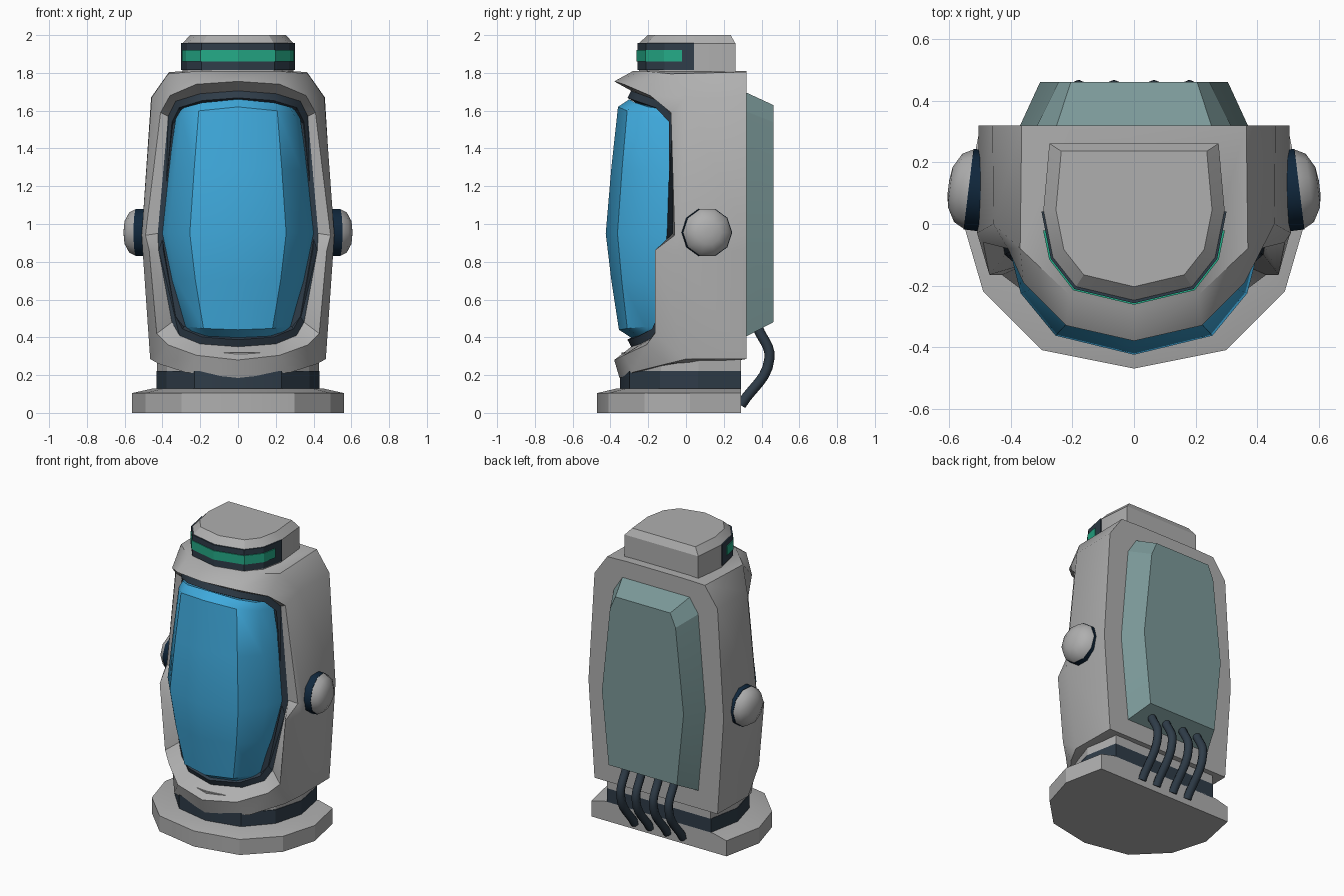
import bpy, bmesh, math
from mathutils import Matrix, Vector

if "Cube" in bpy.data.objects:
    bpy.data.objects.remove(bpy.data.objects["Cube"])


def material(name, rgb):
    m = bpy.data.materials.new(name)
    m.diffuse_color = (*rgb, 1)
    m.use_nodes = True
    m.node_tree.nodes["Principled BSDF"].inputs["Base Color"].default_value = m.diffuse_color
    return m


GREY = material("light grey", (0.43, 0.43, 0.43))
DARK = material("dark slate", (0.028, 0.045, 0.065))
NAVY = material("navy", (0.005, 0.02, 0.045))
BLUE = material("glass blue", (0.05, 0.40, 0.72))
GREEN = material("signal green", (0.018, 0.40, 0.24))
TEAL = material("grey teal", (0.20, 0.32, 0.32))


def mirrored(half):
    """Close a half outline by mirroring it in x."""
    return half + [(-p[0], *p[1:]) for p in reversed(half) if abs(p[0]) > 1e-6]


def loft(name, rings, mat, caps=(True, True), angle=35, matrix=None):
    """Bridge a list of equally long closed rings of 3D points."""
    bm = bmesh.new()
    loops = [[bm.verts.new(p) for p in ring] for ring in rings]
    n = len(loops[0])
    for a, b in zip(loops, loops[1:]):
        for i in range(n):
            j = (i + 1) % n
            bm.faces.new((a[i], a[j], b[j], b[i]))
    if caps[0]:
        bm.faces.new(loops[0])
    if caps[1]:
        bm.faces.new(loops[-1])
    bmesh.ops.remove_doubles(bm, verts=bm.verts, dist=1e-5)
    bmesh.ops.recalc_face_normals(bm, faces=bm.faces)
    if matrix:
        bm.transform(matrix)
        if matrix.determinant() < 0:
            bmesh.ops.reverse_faces(bm, faces=bm.faces)
    me = bpy.data.meshes.new(name)
    bm.to_mesh(me)
    bm.free()
    me.materials.append(mat)
    ob = bpy.data.objects.new(name, me)
    bpy.context.collection.objects.link(ob)
    bpy.ops.object.select_all(action='DESELECT')
    ob.select_set(True)
    bpy.context.view_layer.objects.active = ob
    bpy.ops.object.shade_smooth_by_angle(angle=math.radians(angle))
    return ob


def stack(name, outline, rows, mat, pivot=0.0, angle=25):
    """Horizontal outline repeated at heights: rows of (z, x scale, y scale)."""
    rings = [[(x * sx, pivot + (y - pivot) * sy, z) for x, y in mirrored(outline)]
             for z, sx, sy in rows]
    return loft(name, rings, mat, angle=angle)


# Base plate, dark band and neck share one outline
base = [(0, -.47), (.30, -.41), (.49, -.22), (.56, .02), (.505, .29)]
stack("base_plate", base, [(0, 1, 1), (.105, 1, 1), (.13, .80, .86)], GREY, .29)
stack("base_band", base, [(.125, .77, .84), (.222, .77, .84)], DARK, .29)
stack("neck", base, [(.222, .765, .83), (.32, .765, .83)], GREY, .29)

# Body shell: rings from the opening, over the lip, to the back
opening = [(0, -.29, 1.705), (.20, -.25, 1.69), (.33, -.14, 1.65), (.37, -.07, 1.57),
           (.425, -.07, .95), (.42, -.10, .86), (.35, -.13, .48), (.31, -.16, .41),
           (.20, -.24, .365), (0, -.29, .35)]
lip = [(0, -.38, 1.755), (.22, -.33, 1.74), (.36, -.19, 1.68), (.41, -.08, 1.59),
       (.49, -.06, .94), (.47, -.165, .86), (.43, -.165, .42), (.37, -.21, .36),
       (.22, -.33, .305), (0, -.38, .28)]
shoulder = [(0, -.28, 1.81), (.21, -.23, 1.81), (.37, -.08, 1.795), (.457, 0, 1.67),
            (.51, -.03, .94), (.505, -.04, .86), (.465, 0, .285), (.42, -.10, .26),
            (.28, -.28, .215), (0, -.352, .185)]
back = [(0, 1.81), (.21, 1.81), (.365, 1.805), (.46, 1.67), (.505, .94), (.50, .86),
        (.46, .285), (.40, .285), (.25, .285), (0, .285)]
back = [(x, .32, z) for x, z in back]
loft("body_shell", [mirrored(r) for r in (opening, lip, shoulder, back)], GREY,
     caps=(False, True))

# Dark rim around the glass


def shrink(ring, s, dy):
    return [(x * s, y + dy, 1.03 + (z - 1.03) * s) for x, y, z in ring]


loft("glass_rim", [mirrored(r) for r in (opening, shrink(opening, .945, -.02),
                                         shrink(opening, .86, .08))], DARK)

# Bulging glass: rows of (z, half width, front y, back y, sag at the sides)
rows = [(1.66, .30, -.30, -.13, .05), (1.62, .33, -.36, -.09, .06),
        (1.30, .368, -.395, -.08, .02), (.95, .405, -.425, -.08, 0),
        (.70, .358, -.395, -.09, 0), (.44, .29, -.355, -.11, -.02),
        (.385, .26, -.27, -.13, -.04)]
rings = []
for z, w, yf, yb, sag in rows:
    d = yb - yf
    rings.append(mirrored([(0, yf, z), (.63 * w, yf + .18 * d, z - .35 * sag),
                           (.91 * w, yf + .58 * d, z - .8 * sag), (w, yb, z - sag),
                           (.9 * w, yb + .05, z - sag)]))
loft("front_glass", rings, BLUE, angle=30)

# Head with visor band and light strip
head = [(0, -.25), (.19, -.205), (.265, -.11), (.295, .04), (.275, .262)]
stack("head", head, [(1.80, 1, 1), (1.955, 1, 1), (2.0, .86, .86)], GREY, .08)
visor = head[:4]
stack("visor_band", visor, [(1.815, 1.02, 1.03), (1.957, 1.02, 1.03)], DARK)
light = visor[:3] + [(.284, -.02)]
stack("visor_light", light, [(1.86, 1.04, 1.05), (1.92, 1.04, 1.05)], GREEN)

# Back pack
pack_in = [(0, .31, 1.70), (.255, .31, 1.70), (.32, .31, 1.60), (.375, .31, .97),
           (.32, .31, .40), (0, .31, .40)]
pack_out = [(0, .462, 1.63), (.205, .462, 1.63), (.22, .462, 1.60), (.305, .462, .97),
            (.255, .462, .48), (0, .462, .48)]
pack_out[2] = (.245, .462, 1.54)
loft("back_pack", [mirrored(pack_in), mirrored(pack_out)], TEAL, angle=15)

# Four hoses from pack to base
for i, x in enumerate((-.18, -.065, .065, .18)):
    cu = bpy.data.curves.new("hose", 'CURVE')
    cu.dimensions = '3D'
    cu.bevel_depth = .027
    cu.bevel_resolution = 2
    cu.resolution_u = 6
    sp = cu.splines.new('BEZIER')
    path = [(.38, .45), (.442, .29), (.29, .04)]
    sp.bezier_points.add(len(path) - 1)
    for bp, (y, z) in zip(sp.bezier_points, path):
        bp.co = (x, y, z)
        bp.handle_left_type = bp.handle_right_type = 'AUTO'
    cu.use_fill_caps = True
    cu.materials.append(DARK)
    bpy.context.collection.objects.link(bpy.data.objects.new(f"hose_{i + 1}", cu))

# Side knobs: navy collar and grey dome, slightly turned to the back


def lathe(name, profile, mat, matrix, sides=10):
    rings = [[(h, r * math.cos(2 * math.pi * k / sides), r * math.sin(2 * math.pi * k / sides))
              for k in range(sides)] for r, h in profile]
    loft(name, rings, mat, angle=40, matrix=matrix)


for side, label in ((1, "right"), (-1, "left")):
    m = (Matrix.Scale(side, 4, Vector((1, 0, 0))) @ Matrix.Translation((.51, .11, .955))
         @ Matrix.Rotation(math.radians(7), 4, 'Z'))
    lathe(f"knob_collar_{label}", [(.132, -.03), (.132, .028)], NAVY, m)
    lathe(f"knob_dome_{label}", [(.13, .027), (.112, .062), (.065, .088), (.02, .094)],
          GREY, m)
